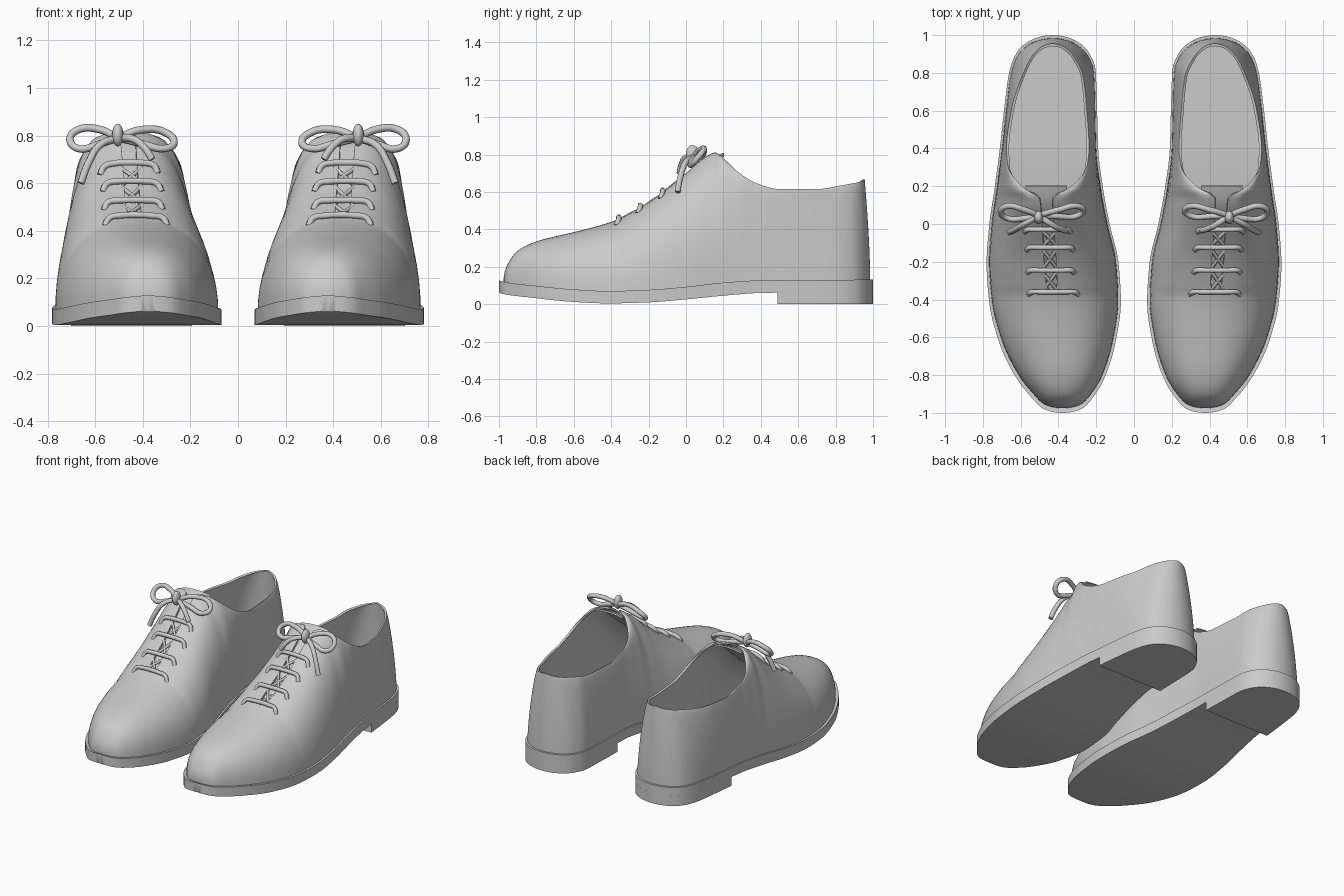
import bpy, bmesh, math

if "Cube" in bpy.data.objects:
    bpy.data.objects.remove(bpy.data.objects["Cube"])

# ---- smooth profile tables, keyed by y but interpolated in "angle" so round ends stay round
def to_a(y):
    return math.acos(max(-1, min(1, (0.005 - y) / 0.98)))

def table(*pts):
    X = [to_a(p[0]) for p in pts]
    V = [p[1] for p in pts]
    d = [(V[i+1] - V[i]) / (X[i+1] - X[i]) for i in range(len(X) - 1)]
    m = [d[0]] + [2*p*q/(p+q) if p*q > 0 else 0 for p, q in zip(d, d[1:])] + [d[-1]]
    def f(a):
        a = max(X[0], min(X[-1], a))
        i = max(k for k in range(len(X) - 1) if X[k] <= a)
        h = X[i+1] - X[i]
        t = (a - X[i]) / h
        return (V[i]*(1 + 2*t)*(1-t)**2 + h*m[i]*t*(1-t)**2
                + V[i+1]*t*t*(3 - 2*t) + h*m[i+1]*t*t*(t-1))
    return f

# inner and outer edge of the footprint
base_l = table((-.975, .378), (-.955, .283), (-.9, .228), (-.8, .168), (-.6, .108), (-.4, .083),
               (-.2, .095), (0, .14), (.17, .172), (.4, .2), (.6, .205), (.8, .212),
               (.9, .25), (.955, .312), (.985, .43))
base_r = table((-.975, .378), (-.955, .473), (-.9, .532), (-.8, .61), (-.6, .705), (-.4, .753),
               (-.2, .767), (0, .754), (.17, .73), (.4, .7), (.6, .678), (.8, .65),
               (.9, .61), (.955, .548), (.985, .43))
# ridge / rim height seen from the side
top_z = table((-.975, .13), (-.955, .21), (-.9, .285), (-.8, .335), (-.6, .385), (-.4, .44),
              (-.2, .545), (0, .70), (.1, .785), (.16, .812), (.2, .78), (.3, .69),
              (.4, .638), (.5, .615), (.7, .615), (.85, .635), (.985, .668))
# edges of lacing slit and foot opening
rim_l = table((-.975, .378), (-.8, .39), (-.38, .43), (-.33, .408), (.14, .43), (.18, .36),
              (.25, .28), (.3, .25), (.4, .238), (.6, .25), (.8, .27), (.9, .31),
              (.955, .352), (.985, .43))
rim_r = table((-.975, .378), (-.8, .39), (-.38, .43), (-.33, .462), (.14, .5), (.18, .57),
              (.25, .64), (.3, .667), (.4, .675), (.6, .65), (.8, .592), (.9, .55),
              (.955, .508), (.985, .43))
round_n = table((-.975, 2.3), (-.6, 2.35), (-.3, 2.2), (.15, 2.2), (.4, 1.4), (.985, 1.4))
sole_top = table((-.975, .13), (-.8, .10), (-.6, .08), (-.4, .07), (-.2, .076), (0, .092),
                 (.2, .115), (.4, .127), (.985, .132))
sole_bot = table((-.975, .065), (-.8, .034), (-.6, .013), (-.4, .004), (-.2, .009), (0, .025),
                 (.2, .045), (.4, .06), (.985, .07))

def surf(x, y):
    """Height of the vamp at x, y."""
    a = to_a(y)
    zb, n = sole_top(a), round_n(a)
    l, r = rim_l(a), rim_r(a)
    f = (x - base_l(a))/(l - base_l(a)) if x < (l + r)/2 else (base_r(a) - x)/(base_r(a) - r)
    f = max(0, min(1, f))
    return zb + (top_z(a) - zb) * (1 - (1 - f)**n)**(1/n)

def finish(ob, solid=0, angle=40):
    """Apply thickness, mirror to the other foot, shade."""
    bpy.ops.object.select_all(action='DESELECT')
    ob.select_set(True)
    bpy.context.view_layer.objects.active = ob
    if solid:
        s = ob.modifiers.new('thickness', 'SOLIDIFY')
        s.thickness, s.offset = solid, -1
    bpy.ops.object.convert(target='MESH')
    bpy.ops.object.shade_smooth_by_angle(angle=math.radians(angle))
    m = ob.modifiers.new('other_foot', 'MIRROR')
    m.use_mirror_merge = False

def mesh_object(name, verts, faces, solid=0, recalc=False):
    bm = bmesh.new()
    vs = [bm.verts.new(v) for v in verts]
    for f in faces:
        bm.faces.new([vs[i] for i in f])
    bmesh.ops.remove_doubles(bm, verts=bm.verts, dist=1e-4)
    if recalc:
        bmesh.ops.recalc_face_normals(bm, faces=bm.faces)
    me = bpy.data.meshes.new(name)
    bm.to_mesh(me)
    bm.free()
    ob = bpy.data.objects.new(name, me)
    bpy.context.collection.objects.link(ob)
    finish(ob, solid)

def tube(name, paths, radius):
    cu = bpy.data.curves.new(name, 'CURVE')
    cu.dimensions = '3D'
    cu.bevel_depth, cu.bevel_resolution, cu.resolution_u = radius, 2, 6
    cu.use_fill_caps = True
    for pts in paths:
        sp = cu.splines.new('BEZIER')
        sp.bezier_points.add(len(pts) - 1)
        for b, p in zip(sp.bezier_points, pts):
            b.co = p
            b.handle_left_type = b.handle_right_type = 'AUTO'
    ob = bpy.data.objects.new(name, cu)
    bpy.context.collection.objects.link(ob)
    finish(ob, angle=60)

# ---- upper: two walls lofted along the foot, meeting over the toe and open at the back
N, K = 120, 14
verts, faces = [], []
for i in range(N + 1):
    a = math.pi * i / N
    y0, zb, e = 0.005 - .98*math.cos(a), sole_top(a) - .01, 2/round_n(a)
    s = max(0, min(1, (y0 - .6)/.385))
    lean = .03 * s*s*(3 - 2*s)
    tl, tr = rim_l(a), rim_r(a)
    if y0 < -.37:
        tl = tr = (tl + tr)/2
    for bx, tx in ((base_l(a), tl), (base_r(a), tr)):
        for j in range(K + 1):
            p = math.pi/2 * j/K
            zf = math.sin(p)**e
            xf = 1 - max(0, math.cos(p))**e
            verts.append((bx + (tx - bx)*xf, y0 - lean*zf**1.6, zb + (top_z(a) - zb)*zf))
row = 2*(K + 1)
for i in range(N):
    for j in range(K):
        q = [i*row + j, (i+1)*row + j, (i+1)*row + j + 1, i*row + j + 1]
        faces += [q[::-1], [k + K + 1 for k in q]]
mesh_object('upper', verts, faces, solid=.014)

# ---- sole and heel: slabs following a slightly enlarged footprint
def slab(name, a0, bottom, top, n=90):
    verts, faces = [], [(0, 1, 2, 3)] if a0 > 0 else []
    for i in range(n + 1):
        a = a0 + (math.pi - a0)*i/n
        m, h = (base_l(a) + base_r(a))/2, (base_r(a) - base_l(a))/2*1.04
        y = -math.cos(a)
        verts += [(m-h, y, bottom(a)), (m+h, y, bottom(a)), (m+h, y, top(a)), (m-h, y, top(a))]
        if i:
            o = 4*i
            faces += [(o-4+k, o-4+(k+1) % 4, o+(k+1) % 4, o+k) for k in range(4)]
    mesh_object(name, verts, faces, recalc=True)

slab('sole', 0, sole_bot, sole_top)
slab('heel', math.acos(-.49), lambda a: 0, lambda a: sole_bot(a) + .004, 50)

# ---- tongue under the lacing slit
verts, faces, W = [], [], 8
for i in range(21):
    y = -.37 + .57*i/20
    a = to_a(min(y, .14))
    c, hw = (rim_l(a) + rim_r(a))/2, .07 + .04*i/20
    for j in range(W + 1):
        u = 2*j/W - 1
        verts.append((c + hw*u, y, top_z(a) + max(0, y - .14)*.4 - .022 - .012*u*u))
        if i and j:
            k = i*(W + 1) + j
            faces.append((k - W - 2, k - W - 1, k, k - 1))
mesh_object('tongue', verts, faces, solid=.01)

# ---- laces: straight bars and crossings in the slit
bars = [(-.36, .305, .55), (-.245, .325, .555), (-.125, .33, .56), (-.03, .345, .57)]
paths = []
for y, x0, x1 in bars:
    path = [(x0 - .008, y - .012, surf(x0, y) - .02)]
    for t in (.04, .25, .5, .75, .96):
        x = x0 + (x1 - x0)*t
        path.append((x, y, surf(x, y) + .011))
    paths.append(path + [(x1 + .008, y - .012, surf(x1, y) - .02)])
tube('lace_bars', paths, .014)
cross = []
for (ya, _, _), (yb, _, _) in zip(bars, bars[1:]):
    ym = (ya + yb)/2
    for s in (-1, 1):
        cross.append([(.445 - s*.045, ya, surf(.44, ya) - .01), (.445, ym, surf(.44, ym) - .006),
                      (.45 + s*.045, yb, surf(.44, yb) - .01)])
tube('lace_crossings', cross, .009)

# ---- bow: two loops, two tails and a knot
k = (.505, .045, .79)
tube('bow', [
    [k, (.4, .075, .825), (.3, .095, .81), (.268, .07, .77), (.31, .04, .745), (.4, .04, .765), k],
    [k, (.58, .075, .825), (.67, .095, .825), (.706, .065, .785), (.67, .03, .745), (.58, .03, .765), k],
    [k, (.58, 0, .76), (.63, -.03, .68), (.66, -.045, .6)],
    [k, (.44, 0, .785), (.39, -.025, .745), (.36, -.035, .70)]], .016)
bm = bmesh.new()
bmesh.ops.create_uvsphere(bm, u_segments=16, v_segments=10, radius=1)
for v in bm.verts:
    v.co = (k[0] + v.co.x*.024, k[1] - .01 + v.co.y*.036, k[2] + .012 + v.co.z*.048)
me = bpy.data.meshes.new('knot')
bm.to_mesh(me)
bm.free()
knot = bpy.data.objects.new('knot', me)
bpy.context.collection.objects.link(knot)
finish(knot)
